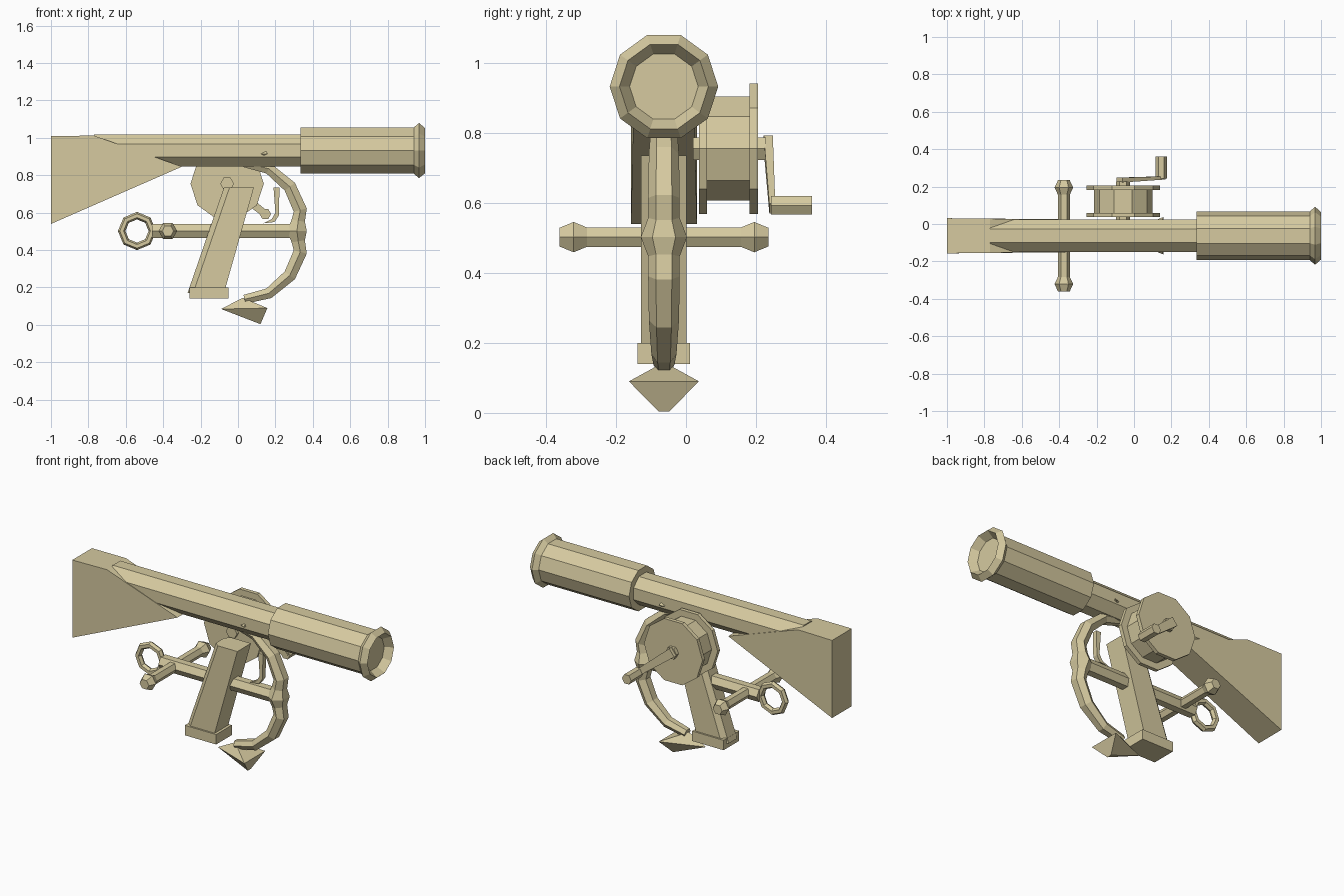
import bpy, bmesh
from math import pi, cos, sin
from mathutils import Vector

cube = bpy.data.objects.get("Cube")
if cube:
    bpy.data.objects.remove(cube, do_unlink=True)

YC = -0.063    # centre plane of the launcher
ZB = 0.932     # barrel axis height
ZA = 0.502     # anchor axis height

mat = bpy.data.materials.new("pale_sand")
mat.use_nodes = True
colour = (0.67, 0.59, 0.35, 1)
mat.diffuse_color = colour
mat.node_tree.nodes["Principled BSDF"].inputs["Base Color"].default_value = colour


def finish(name, bm):
    bmesh.ops.recalc_face_normals(bm, faces=bm.faces)
    mesh = bpy.data.meshes.new(name)
    bm.to_mesh(mesh)
    bm.free()
    mesh.materials.append(mat)
    obj = bpy.data.objects.new(name, mesh)
    bpy.context.collection.objects.link(obj)
    return obj


def loft(name, rings):
    """Skin a list of equal-length rings and cap both ends."""
    bm = bmesh.new()
    loops = [[bm.verts.new(p) for p in ring] for ring in rings]
    n = len(loops[0])
    for a, b in zip(loops, loops[1:]):
        for i in range(n):
            j = (i + 1) % n
            bm.faces.new((a[i], a[j], b[j], b[i]))
    bm.faces.new(loops[0])
    bm.faces.new(loops[-1])
    return finish(name, bm)


def spun(name, axis, centre, profile, sides, phase=0.0):
    """Faceted solid along x or y; profile holds (position, radius) pairs."""
    rings = []
    for pos, r in profile:
        ring = []
        for i in range(sides):
            t = 2 * pi * i / sides + phase
            u, v = centre[0] + r * cos(t), centre[1] + r * sin(t)
            ring.append((pos, u, v) if axis == "x" else (u, pos, v))
        rings.append(ring)
    return loft(name, rings)


def slab(name, outline, half):
    """Side outline of (x, z, width factor) points, given thickness in y."""
    return loft(name, [[(x, YC + s * half * w, z) for x, z, w in outline] for s in (-1, 1)])


def hull(name, points):
    bm = bmesh.new()
    for p in points:
        bm.verts.new(p)
    bmesh.ops.convex_hull(bm, input=bm.verts)
    return finish(name, bm)


# Barrel, wide sleeve and recessed flared muzzle
spun("barrel", "x", (YC, ZB), [(-0.77, 0.093), (0.36, 0.093)], 8, pi / 8)
spun("muzzle_sleeve", "x", (YC, ZB),
     [(0.335, 0.13), (0.94, 0.13), (0.968, 0.155), (1.0, 0.127), (0.955, 0.098)], 10)

# Wedge-shaped shoulder stock
slab("shoulder_stock", [(-1, 1.01, 1), (-0.77, 1.012, 0.97),
                        (-0.3, 0.846, 0.93), (-1, 0.54, 1)], 0.094)

# Slanted grip with chamfered rear corners, and its foot
grip_rings = []
for z, back, front in ((0.17, -0.27, -0.075), (0.735, -0.075, 0.085)):
    inset = back + 0.03
    grip_rings.append([(front, YC - 0.065, z), (front, YC + 0.065, z),
                       (inset, YC + 0.065, z), (back, YC + 0.04, z),
                       (back, YC - 0.04, z), (inset, YC - 0.065, z)])
loft("grip", grip_rings)
slab("grip_foot", [(-0.26, 0.14, 1), (-0.05, 0.14, 1), (-0.05, 0.2, 1), (-0.26, 0.2, 1)], 0.075)

# Trigger
slab("trigger", [(0.19, 0.735, 1), (0.222, 0.735, 1), (0.218, 0.585, 1),
                 (0.195, 0.55, 1), (0.135, 0.543, 1), (0.18, 0.565, 1), (0.2, 0.6, 1)], 0.015)

# Anchor shaft, eye ring and cross bar with knobs
spun("anchor_shaft", "x", (YC, ZA), [(-0.46, 0.043), (0.33, 0.043)], 6)
bpy.ops.mesh.primitive_torus_add(major_segments=8, minor_segments=6, major_radius=0.082,
                                 minor_radius=0.02, location=(-0.54, YC, ZA),
                                 rotation=(pi / 2, 0, 0))
eye = bpy.context.object
eye.name = "anchor_eye"
eye.data.materials.append(mat)
spun("cross_bar", "y", (-0.375, ZA), [(YC - 0.27, 0.032), (YC + 0.27, 0.032)], 6)
for side, label in ((-1, "right"), (1, "left")):
    y = YC + side * 0.258
    spun("cross_bar_knob_" + label, "y", (-0.375, ZA),
         [(y - 0.04, 0.031), (y, 0.05), (y + 0.04, 0.031)], 6)

# Curved anchor arms, swelling at the crown; half path mirrored in height
half_path = [(0.035, -0.365, 0.03), (0.165, -0.333, 0.036), (0.277, -0.237, 0.043),
             (0.333, -0.112, 0.045), (0.322, -0.055, 0.045)]
path = half_path + [(0.315, 0, 0.066)] + [(x, -z, r) for x, z, r in reversed(half_path)]
arm_rings = []
for k, (x, z, r) in enumerate(path):
    before, after = path[max(k - 1, 0)], path[min(k + 1, len(path) - 1)]
    tangent = Vector((after[0] - before[0], 0, after[1] - before[1])).normalized()
    normal = Vector((-tangent.z, 0, tangent.x))
    centre = Vector((x, YC, ZA + z))
    arm_rings.append([centre + Vector((0, r * cos(a), 0)) + normal * (r * 0.92 * sin(a))
                      for a in [i * pi / 3 for i in range(6)]])
loft("anchor_arms", arm_rings)

# Pointed flukes at both arm ends
fluke = [(-0.09, 0, -0.417), (0.025, 0, -0.357),
         (0.157, 0.1, -0.412), (0.157, -0.1, -0.412),
         (0.12, 0.015, -0.498), (0.12, -0.015, -0.498)]
for side, label in ((1, "lower"), (-1, "upper")):
    hull("anchor_fluke_" + label, [(x, YC + y, ZA + side * z) for x, y, z in fluke])

# Line reel with two flanges on its axle
hub = (-0.058, 0.755)
spun("reel_drum", "y", hub, [(0.05, 0.156), (0.19, 0.156)], 10)
spun("reel_flange_inner", "y", hub, [(0.037, 0.196), (0.06, 0.196)], 10)
spun("reel_flange_outer", "y", hub, [(0.182, 0.196), (0.205, 0.196)], 10)
spun("reel_axle", "y", hub, [(0.02, 0.037), (0.228, 0.037)], 6)

# Crank arm and handle
knob = Vector((0.146, 0, 0.593))
start = Vector((hub[0], 0, hub[1]))
along = (knob - start).normalized()
across = Vector((-along.z, 0, along.x))
crank = []
for base, w, y0, y1 in ((start - along * 0.025, 0.027, 0.222, 0.248),
                        (knob + along * 0.015, 0.018, 0.238, 0.255)):
    crank += [base + across * s * w + Vector((0, y, 0)) for s in (-1, 1) for y in (y0, y1)]
hull("crank_arm", crank)
spun("crank_handle", "y", (knob.x, knob.z), [(0.243, 0.031), (0.36, 0.031)], 6)
